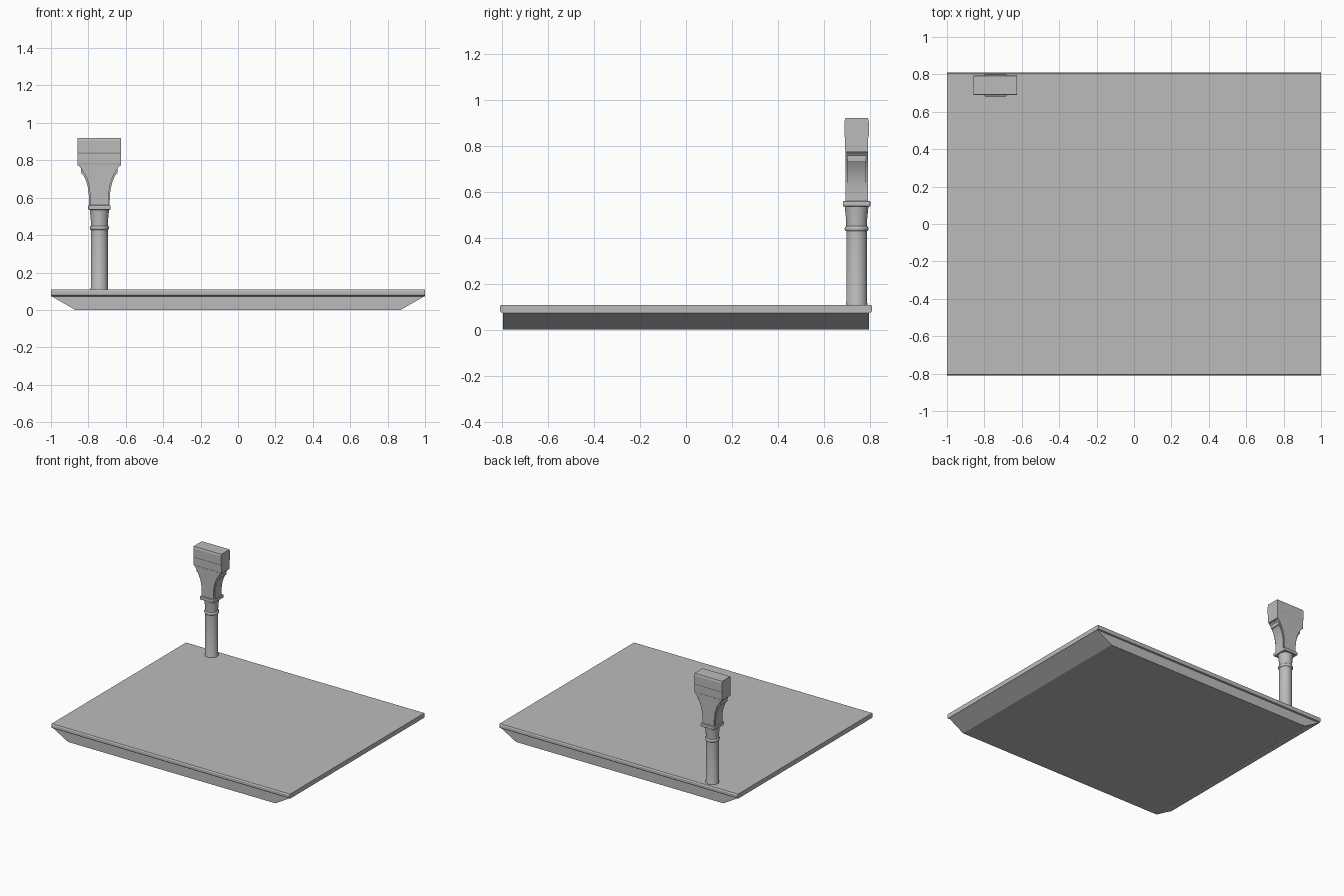
import bpy, bmesh, math
from mathutils import Vector

cube = bpy.data.objects.get("Cube")
if cube:
    bpy.data.objects.remove(cube, do_unlink=True)

stone = bpy.data.materials.new("grey stone")
stone.use_nodes = True
GREY = (0.5, 0.5, 0.5, 1)
stone.diffuse_color = GREY
stone.node_tree.nodes["Principled BSDF"].inputs["Base Color"].default_value = GREY

CX, CY = -0.741, 0.742  # column axis


def finish(name, bm, loc=(0, 0, 0), smooth=False):
    bmesh.ops.recalc_face_normals(bm, faces=bm.faces)
    mesh = bpy.data.meshes.new(name)
    bm.to_mesh(mesh)
    bm.free()
    mesh.materials.append(stone)
    obj = bpy.data.objects.new(name, mesh)
    obj.location = loc
    bpy.context.collection.objects.link(obj)
    if smooth:
        bpy.ops.object.select_all(action='DESELECT')
        obj.select_set(True)
        bpy.context.view_layer.objects.active = obj
        bpy.ops.object.shade_smooth_by_angle(angle=math.radians(35))
    return obj


def prism(name, half, depth, axis, loc=(0, 0, 0), smooth=False):
    """Mirror a (half width, z) outline and extrude it both ways along an axis."""
    outline = half + [(-w, z) for w, z in reversed(half)]
    bm = bmesh.new()
    if axis == 'Y':
        pts, move = [(w, -depth, z) for w, z in outline], Vector((0, 2 * depth, 0))
    else:
        pts, move = [(-depth, w, z) for w, z in outline], Vector((2 * depth, 0, 0))
    face = bm.faces.new([bm.verts.new(p) for p in pts])
    ext = bmesh.ops.extrude_face_region(bm, geom=[face], use_keep_orig=True)
    bmesh.ops.translate(bm, vec=move, verts=[v for v in ext['geom'] if isinstance(v, bmesh.types.BMVert)])
    return finish(name, bm, loc, smooth)


def lathe(name, profile, loc, steps=32):
    bm = bmesh.new()
    verts = [bm.verts.new((r, 0, z)) for r, z in profile]
    edges = [bm.edges.new(pair) for pair in zip(verts, verts[1:])]
    bmesh.ops.spin(bm, geom=verts + edges, cent=(0, 0, 0), axis=(0, 0, 1),
                   angle=2 * math.pi, steps=steps)
    bmesh.ops.remove_doubles(bm, verts=bm.verts, dist=0.0001)
    return finish(name, bm, loc, smooth=True)


# Floor slab with eased long edges, over a base whose ends slope inward
prism("floor_slab", [(0.797, 0.073), (0.806, 0.076), (0.81, 0.083),
                     (0.81, 0.1), (0.805, 0.108)], 1.0, 'X')
prism("sloped_base", [(0.87, 0), (1.0, 0.075)], 0.795, 'Y')

# Round shaft with neck ring and flared neck
ring = [(0.045 + 0.007 * math.sin(a * math.pi / 6), 0.439 - 0.011 * math.cos(a * math.pi / 6))
        for a in range(7)]
lathe("column_shaft", [(0, 0.105), (0.047, 0.105), (0.047, 0.115), (0.045, 0.12)]
      + ring + [(0.046, 0.48), (0.05, 0.52), (0.052, 0.54), (0, 0.54)], (CX, CY, 0))

# Square collar with eased edges
collar = prism("collar", [(0.06, 0.535), (0.06, 0.56)], 0.06, 'Y', (CX, CY, 0))
bevel = collar.modifiers.new("eased edges", 'BEVEL')
bevel.width, bevel.segments = 0.006, 2


def flare(w0, w1, z1):
    """Concave curve that widens towards the head."""
    return [(w0 + (w1 - w0) * (i / 12) ** 3, 0.555 + (z1 - 0.555) * i / 12) for i in range(13)]


# Flared bracket: side cheeks, with a core band and stepped blocks at its ends
prism("bracket_cheeks", flare(0.049, 0.112, 0.775), 0.049, 'Y', (CX, CY, 0), True)
prism("bracket_core", flare(0.055, 0.092, 0.73) + [(0.098, 0.73), (0.098, 0.765), (0.108, 0.768),
                                                  (0.108, 0.78)], 0.04, 'Y', (CX, CY, 0), True)

# Head block with a shallow step and eased top edges
prism("head_block", [(0.048, 0.773), (0.05, 0.785), (0.05, 0.835), (0.053, 0.842),
                     (0.053, 0.905), (0.049, 0.92)], 0.116, 'X', (CX, CY, 0))
